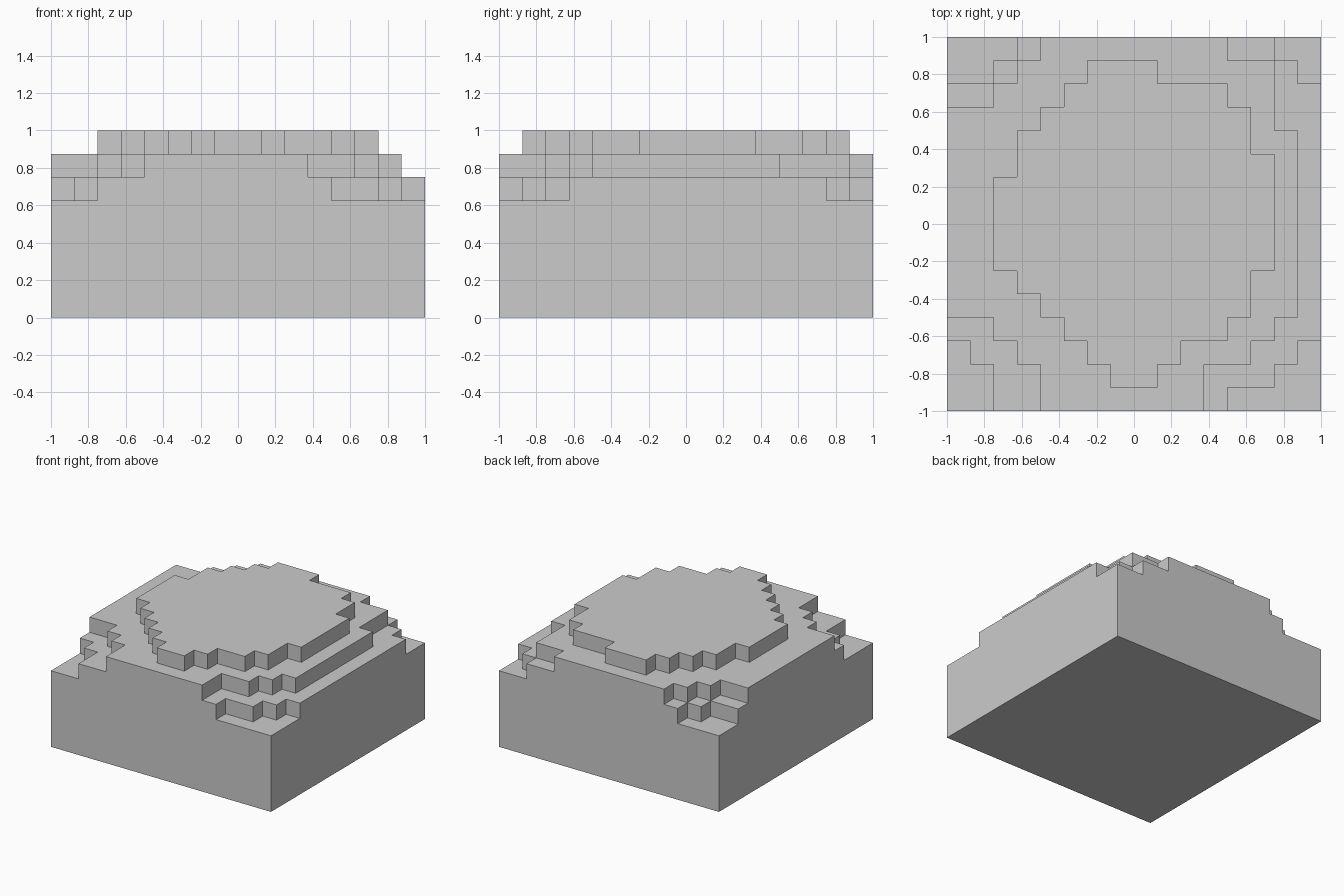
import bpy, bmesh

if "Cube" in bpy.data.objects:
    bpy.data.objects.remove(bpy.data.objects["Cube"])

N, CELL, BASE = 16, 0.125, 0.625

# Terraces from low to high: runs of (row count, first column, end column), front to back
TERRACES = [
    [(1, 2, 12), (1, 2, 14), (1, 1, 15), (11, 0, 16), (1, 2, 15), (1, 3, 14)],
    [(2, 4, 11), (1, 3, 13), (1, 2, 14), (8, 0, 15), (1, 0, 14), (1, 2, 14),
     (1, 3, 14), (1, 4, 12)],
    [(1, 0, 0), (1, 7, 9), (1, 6, 10), (1, 5, 12), (1, 4, 13), (1, 3, 13),
     (4, 2, 14), (1, 3, 14), (1, 3, 13), (1, 4, 13), (1, 5, 12), (1, 6, 9), (1, 0, 0)],
]
ROWS = [[(a, b) for n, a, b in runs for _ in range(n)] for runs in TERRACES]


def level(i, j):
    """Number of blocks stacked in a column (1 = base only, 0 = outside)."""
    if not (0 <= i < N and 0 <= j < N):
        return 0
    return 1 + sum(rows[j][0] <= i < rows[j][1] for rows in ROWS)


def height(k):
    return 0.0 if k == 0 else BASE + (k - 1) * CELL


bm = bmesh.new()


def quad(points):
    bm.faces.new([bm.verts.new((x * CELL - 1, y * CELL - 1, z)) for x, y, z in points])


for i in range(N):
    for j in range(N):
        # Top and underside of each column
        corners = [(i, j), (i + 1, j), (i + 1, j + 1), (i, j + 1)]
        top = level(i, j)
        quad([(x, y, height(top)) for x, y in corners])
        quad([(x, y, 0) for x, y in reversed(corners)])
        # Step walls wherever the neighbour is lower
        for s, (dx, dy) in enumerate([(0, -1), (1, 0), (0, 1), (-1, 0)]):
            a, b = corners[s], corners[(s + 1) % 4]
            for k in range(level(i + dx, j + dy), top):
                lo, hi = height(k), height(k + 1)
                quad([(*a, lo), (*b, lo), (*b, hi), (*a, hi)])

# Weld into one closed, flat-faced shell
bmesh.ops.remove_doubles(bm, verts=bm.verts, dist=1e-4)
mesh = bpy.data.meshes.new("stepped_terrain_block")
bm.to_mesh(mesh)
bm.free()
block = bpy.data.objects.new("stepped_terrain_block", mesh)
bpy.context.collection.objects.link(block)
